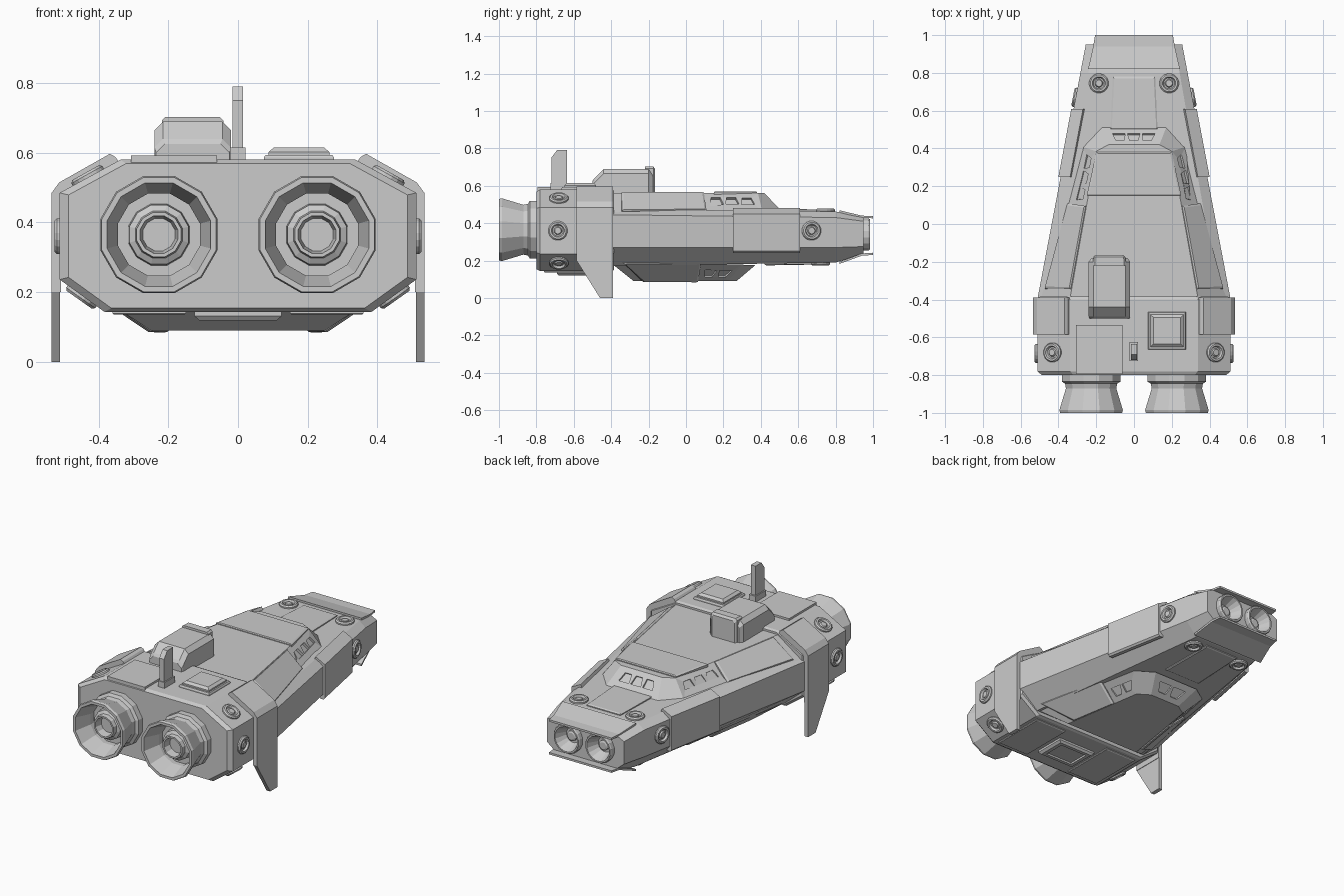
import bpy, bmesh, math
from mathutils import Vector as V

if "Cube" in bpy.data.objects:
    bpy.data.objects.remove(bpy.data.objects["Cube"])


def make(name, verts, faces, mirror=False):
    me = bpy.data.meshes.new(name)
    me.from_pydata([tuple(v) for v in verts], [], faces)
    bm = bmesh.new()
    bm.from_mesh(me)
    bmesh.ops.remove_doubles(bm, verts=bm.verts, dist=1e-5)
    bmesh.ops.recalc_face_normals(bm, faces=bm.faces)
    bm.to_mesh(me)
    bm.free()
    ob = bpy.data.objects.new(name, me)
    bpy.context.collection.objects.link(ob)
    if mirror:
        ob.modifiers.new("mirror", 'MIRROR')
        ob.modifiers["mirror"].use_mirror_merge = False
    return ob


def loft(name, rings, mirror=False, caps=True):
    n = len(rings[0])
    faces = [(r*n+i, r*n+(i+1) % n, (r+1)*n+(i+1) % n, (r+1)*n+i)
             for r in range(len(rings)-1) for i in range(n)]
    if caps:
        faces += [tuple(range(n)), tuple(range((len(rings)-1)*n, len(rings)*n))]
    return make(name, [p for r in rings for p in r], faces, mirror)


def sym(pts):
    """Half outline on +x, completed on -x."""
    return [V(p) for p in pts] + [V((-p[0], p[1], p[2])) for p in reversed(pts)]


def lathe(name, profile, pos, axis, segs=16, mirror=False):
    q = V(axis).to_track_quat('Z', 'Y')
    rings = []
    for r, h in profile:
        rings.append([V(pos) + q @ V((r*math.cos(a), r*math.sin(a), h))
                      for a in ((i+.5)*math.tau/segs for i in range(segs))])
    return loft(name, rings, mirror, caps=False)


def plate(name, pts, h=.012, inset=.008, mirror=False, depth=.015):
    """Thin panel with chamfered rim, raised away from the ship's long axis."""
    pts = [V(p) for p in pts]
    c = sum(pts, V()) / len(pts)
    n = (pts[2]-pts[0]).cross(pts[3]-pts[1]).normalized()
    if n.dot(c - V((0, min(c.y, .2), .33))) < 0:
        n = -n
    top = [p + (c-p).normalized()*inset*1.4 + n*h for p in pts]
    return loft(name, [[p-n*depth for p in pts], [p+n*h*.5 for p in pts], top], mirror)


def on(face, u0, u1, v0, v1, taper=0):
    """Quad inside a four-cornered face (bottom a,b / top d,c)."""
    a, b, c, d = map(V, face)
    at = lambda u, v: a.lerp(b, u).lerp(d.lerp(c, u), v)
    return [at(u0, v0), at(u1, v0), at(u1-taper, v1), at(u0+taper, v1)]


def cut(ob, cutter):
    m = ob.modifiers.new("cut", 'BOOLEAN')
    m.operation, m.object, m.solver = 'DIFFERENCE', cutter, 'EXACT'
    cutter.hide_render = True
    cutter.hide_set(True)


def box(name, x0, x1, y0, y1, z0, z1):
    return loft(name, [[V((x0, y0, z)), V((x1, y0, z)), V((x1, y1, z)), V((x0, y1, z))] for z in (z0, z1)])


def w(y):
    return .508 - .19*(y+.38)


# tapered main hull
rings = []
for y, zb, zl, zu, zt, ct, cb in [(-.4, .17, .27, .445, .475, .06, .12),
                                  (.8, .19, .27, .43, .462, .042, .07),
                                  (.95, .235, .275, .41, .432, .045, .05)]:
    rings.append(sym([(w(y)-cb, y, zb), (w(y), y, zl), (w(y), y, zu), (w(y)-ct, y, zt)]))
hull = loft("main_hull", rings)

# rear engine block with bevelled back edge
half = [(.383, .143), (.512, .236), (.512, .485), (.338, .58)]
block = [sym([(x*s, y, .365+(z-.365)*s) for x, z in half])
         for y, s in [(-.8, .95), (-.78, 1), (-.4, 1), (-.385, .97)]]
loft("engine_block", block)

# upper cabin and belly, both with slanted window faces
base = [(.5, -.4, .45), (.275, .41, .455), (.17, .51, .465)]
roof = [(.34, -.4, .562), (.2, .385, .56), (.135, .42, .56)]
cabin = loft("cabin", [sym(base), sym(roof)])
bbase = [(.385, -.39, .178), (.25, .3, .178), (.15, .37, .175)]
bfloor = [(.25, -.28, .09), (.17, .225, .09), (.1, .27, .09)]
belly = loft("belly", [sym(bbase), sym(bfloor)])


def side_face(b, t):
    return [b[1], b[0], t[0], t[1]]


def front_face(b, t):
    f = lambda p: (-p[0], p[1], p[2])
    return [f(b[2]), b[2], t[2], f(t[2])]


# recessed windows
for k in range(3):
    u = .04 + k*.105
    cut(cabin, plate("side_window_cutter", on(side_face(base, roof), u, u+.09, .42, .74, .014), .02, 0, True, .01))
    u = .14 + k*.25
    cut(cabin, plate("front_window_cutter", on(front_face(base, roof), u, u+.21, .35, .75, .03), .02, 0, False, .01))
for k in range(2):
    u = .04 + k*.13
    cut(belly, plate("belly_side_window_cutter", on(side_face(bbase, bfloor), u, u+.11, .35, .75, .02), .02, 0, True, .01))
    u = .15 + k*.37
    cut(belly, plate("belly_front_window_cutter", on(front_face(bbase, bfloor), u, u+.32, .3, .75, .05), .02, 0, False, .01))

# armour panels
plate("cabin_side_plate", on(side_face(base, roof), .37, .93, .1, .98), mirror=True)
plate("belly_side_plate", on(side_face(bbase, bfloor), .32, .9, -.2, .98), .014, mirror=True)
plate("roof_plate", [(-.25, .15, .561), (.25, .15, .561), (.2, .38, .561), (-.2, .38, .561)], .009)
plate("hood_plate", [(-.125, .5, .468), (.125, .5, .468), (.112, .78, .463), (-.112, .78, .463)], .009)
plate("under_nose_plate", [(-.12, .42, .183), (.12, .42, .183), (.11, .77, .189), (-.11, .77, .189)], .009)
loft("flank_armour", [[V((w(y)+dx, y, z)) for dx, z in
     [(-.02, .24), (.002, .24), (.012, .25), (.012, .45), (-.05, .482), (-.06, .46), (-.02, .44)]]
     for y in (.25, .61)], True)

# visor slabs above and below the nose
for name, zs in [("nose_visor", (.463, .434, .432)), ("nose_chin", (.188, .232, .236))]:
    loft(name, [[V((s*hw, y, z+d)) for s, d in ((-1, -.006), (1, -.006), (1, .006), (-1, .006))]
                for y, hw, z in zip((.82, .94, 1.0), (.243, .216, .206), zs)])

# headlights set into the nose
cut(hull, lathe("headlight_cutter", [(0, .89), (.078, .89), (.078, 1.1), (0, 1.1)], (.105, 0, .34), (0, 1, 0), 16, True))
lathe("headlight", [(.088, .93), (.088, .975), (.083, .983), (.074, .983), (.045, .915), (.03, .915),
                    (.03, .93), (.02, .935), (0, .935)], (.105, 0, .34), (0, 1, 0), 16, True)

# main engines: bell and inner nozzle
eng = (.227, 0, .365)
lathe("engine_bell", [(0, .77), (.16, .77), (.16, .835), (.143, .845), (.138, .87), (.174, .985), (.17, 1.0),
                      (.154, 1.0), (.122, .9), (.122, .87), (0, .87)], eng, (0, -1, 0), 12, True)
lathe("engine_nozzle", [(.092, .86), (.088, .91), (.07, .92), (.066, .945), (.056, .945), (.048, .9), (0, .9)],
      eng, (0, -1, 0), 12, True)

# round thruster ports
port = [(.052, -.02), (.052, .008), (.045, .015), (.035, .015), (.029, .003), (.022, .003), (.017, .011), (0, .011)]
for name, pos, ax in [("upper_rear_port", (.43, -.68, .53), (.095, 0, .17)),
                      ("side_rear_port", (.512, -.685, .36), (1, 0, 0)),
                      ("lower_rear_port", (.447, -.68, .19), (.092, 0, -.13)),
                      ("nose_side_port", (w(.67), .67, .36), (1, .19, 0)),
                      ("nose_top_port", (.186, .745, .463), (0, 0, 1)),
                      ("nose_bottom_port", (.165, .72, .189), (0, 0, -1))]:
    lathe(name, port, pos, ax, 16, True)

# landing fins with bracket wrapped over the block shoulder
loft("fin_bracket", [[V((x, y, z)) for x, z in
     [(.34, .57), (.352, .588), (.368, .597), (.513, .515), (.535, .485), (.535, .2), (.508, .2), (.505, .475)]]
     for y in (-.585, -.39)], True)
loft("landing_fin", [[V((x, y, z)) for y, z in [(-.585, .2), (-.39, .2), (-.39, 0), (-.46, 0)]]
     for x in (.511, .535)], True)


# roof pod with sloped back and front rim
def arch(y, hw, z, c=.025):
    return [V((-.13+x, y, zz)) for x, zz in [(-hw, .56), (hw, .56), (hw, z-c), (hw-c, z), (c-hw, z), (-hw, z-c)]]


loft("roof_pod", [arch(-.5, .105, .625), arch(-.49, .11, .64), arch(-.44, .11, .69), arch(-.2, .11, .69), arch(-.18, .095, .675)])
loft("pod_rim", [arch(-.22, .088, .703, .01), arch(-.175, .085, .703, .01), arch(-.165, .075, .69, .01)])

# antenna blade on its foot
box("antenna_base", -.023, .022, -.725, -.625, .57, .615)
loft("antenna", [[V((x, y, z)) for y, z in
     [(-.72, .6), (-.635, .6), (-.635, .79), (-.69, .79), (-.72, .75)]] for x in (-.016, .015)])

# deck panel, raised deck hatch and belly hatch
box("deck_panel", -.307, -.06, -.795, -.535, .565, .592)
plate("deck_hatch_frame", [(.075, -.665, .58), (.275, -.665, .58), (.275, -.465, .58), (.075, -.465, .58)], .014, .004)
plate("deck_hatch", [(.088, -.65, .59), (.262, -.65, .59), (.262, -.48, .59), (.088, -.48, .59)], .025, .015)
hatch = plate("belly_hatch", [(-.125, -.69, .143), (.125, -.69, .143), (.125, -.5, .143), (-.125, -.5, .143)], .024, .012)
cut(hatch, box("belly_hatch_cutter", -.09, .09, -.66, -.53, .1, .13))
plate("belly_rear_plate", [(.15, -.76, .143), (.36, -.76, .143), (.36, -.42, .143), (.15, -.42, .143)], .008, .005, True)
